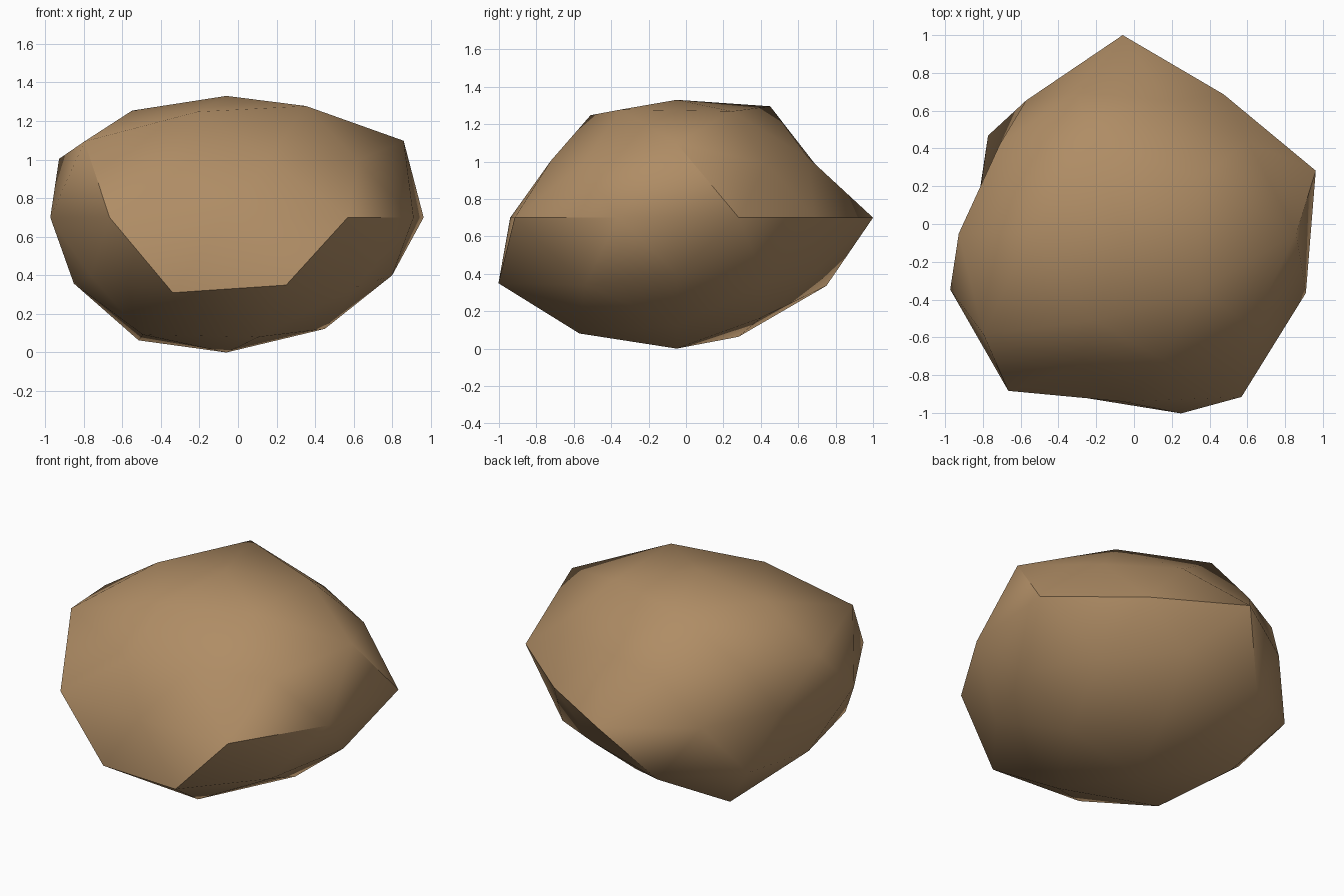
import bpy, bmesh, math

if "Cube" in bpy.data.objects:
    bpy.data.objects.remove(bpy.data.objects["Cube"])

CENTRE = (-0.06, -0.05, 0.70)
FLATTEN = 0.70      # vertical squash of the boulder

# Rings of the boulder: sphere height -> {angle in degrees: radial stretch}
RINGS = {
    0.851: {36: 0.955, 108: 1.00, 180: 0.93, 252: 0.92, 324: 0.97},
    0.526: {0: 1.08, 72: 0.87, 144: 0.945, 216: 1.07, 288: 0.83},
    0.447: {36: 0.92, 108: 0.88, 180: 0.97, 252: 0.82, 324: 0.94},
    0.0: {18: 1.075, 54: 0.91, 90: 1.05, 126: 0.87, 162: 0.79,
          198: 0.96, 234: 1.03, 270: 0.89, 306: 1.07, 342: 1.02},
    -0.447: {0: 0.96, 72: 0.88, 144: 0.985, 216: 0.97, 288: 1.12},
    -0.526: {36: 0.95, 108: 0.99, 180: 0.93, 252: 1.06, 324: 0.98},
    -0.851: {0: 0.97, 72: 0.90, 144: 1.07, 216: 1.02, 288: 1.04},
}
TOP, BOTTOM = 0.90, 1.00


def stretch(co):
    """Radial stretch for one direction on the sphere."""
    if abs(co.z) > 0.95:
        return TOP if co.z > 0 else BOTTOM
    points = RINGS[min(RINGS, key=lambda h: abs(h - co.z))]
    a = math.degrees(math.atan2(co.y, co.x))
    return points[min(points, key=lambda p: abs((p - a + 180) % 360 - 180))]


# Boulder: coarse sphere, turned half way round, pushed in and out, squashed
bm = bmesh.new()
bmesh.ops.create_icosphere(bm, subdivisions=2, radius=1.0)
for v in bm.verts:
    v.co.x = -v.co.x
    r = stretch(v.co)
    v.co = (CENTRE[0] + v.co.x * r,
            CENTRE[1] + v.co.y * r,
            CENTRE[2] + v.co.z * r * FLATTEN)
bmesh.ops.recalc_face_normals(bm, faces=bm.faces)
mesh = bpy.data.meshes.new("boulder")
bm.to_mesh(mesh)
bm.free()
boulder = bpy.data.objects.new("boulder", mesh)
bpy.context.collection.objects.link(boulder)

# Stone colour
stone = bpy.data.materials.new("brown_stone")
stone.diffuse_color = (0.43, 0.265, 0.13, 1)
stone.use_nodes = True
stone.node_tree.nodes["Principled BSDF"].inputs["Base Color"].default_value = stone.diffuse_color
mesh.materials.append(stone)

# Smooth sides with sharp ridges
bpy.context.view_layer.objects.active = boulder
boulder.select_set(True)
bpy.ops.object.shade_smooth_by_angle(angle=math.radians(40))
